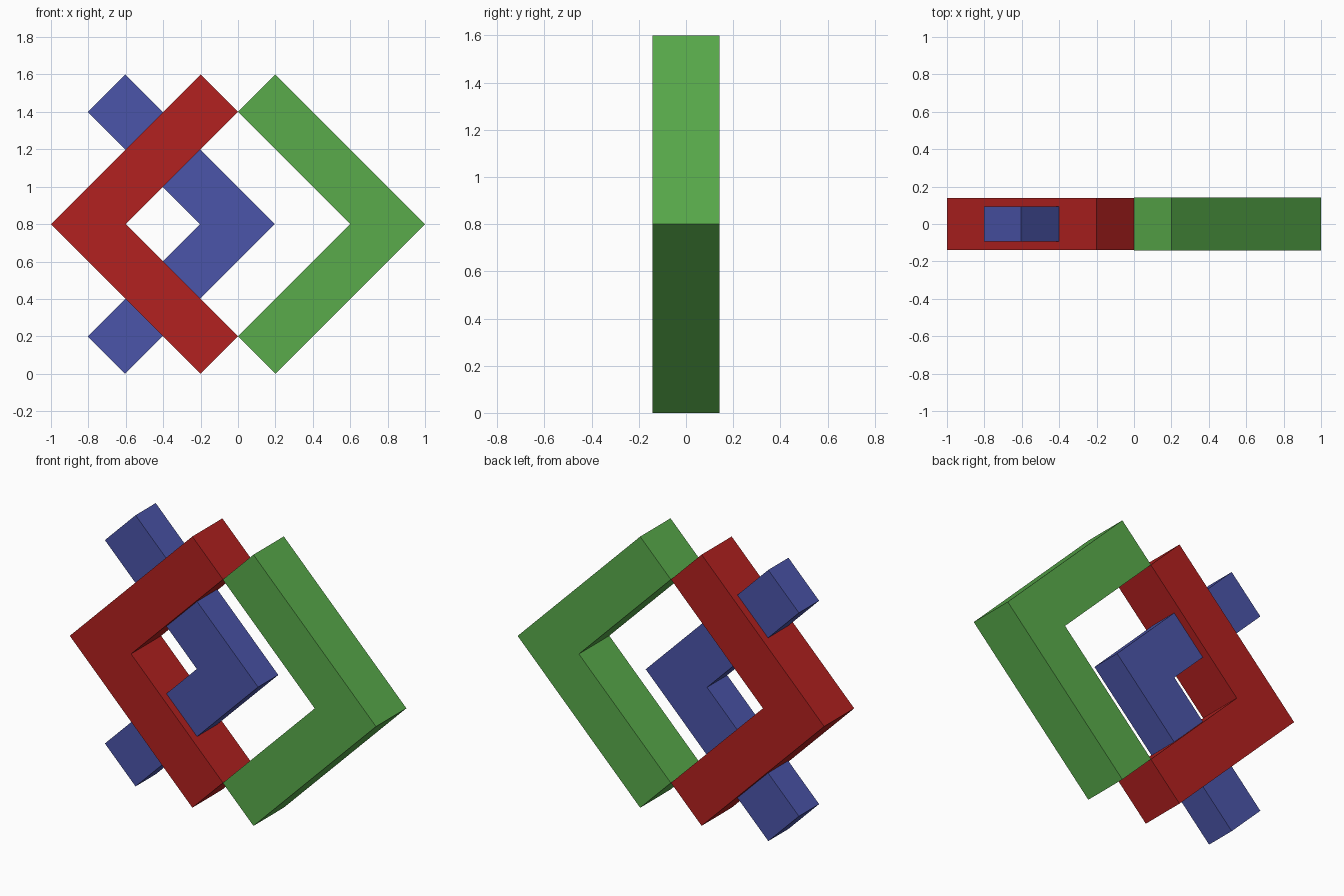
import bpy, bmesh

if "Cube" in bpy.data.objects:
    bpy.data.objects.remove(bpy.data.objects["Cube"])


def chevron(name, tip_x, direction, half_depth, color):
    """Extruded V-shaped bar; direction is +1 when the tip points to +x."""
    mid_z, arm, width = 0.8, 0.8, 0.2
    upper = [(0, 0), (-arm, arm), (-arm - width, arm - width), (-2 * width, 0)]
    lower = [(x, -z) for x, z in upper[2:0:-1]]
    outline = [(tip_x + direction * x, mid_z + z) for x, z in upper + lower]

    bm = bmesh.new()
    face = bm.faces.new([bm.verts.new((x, -half_depth, z)) for x, z in outline])
    result = bmesh.ops.extrude_face_region(bm, geom=[face], use_keep_orig=True)
    moved = [g for g in result["geom"] if isinstance(g, bmesh.types.BMVert)]
    bmesh.ops.translate(bm, verts=moved, vec=(0, 2 * half_depth, 0))
    bmesh.ops.recalc_face_normals(bm, faces=bm.faces)

    mesh = bpy.data.meshes.new(name)
    bm.to_mesh(mesh)
    bm.free()
    mat = bpy.data.materials.new(name + "_paint")
    mat.diffuse_color = (*color, 1)
    mat.use_nodes = True
    mat.node_tree.nodes["Principled BSDF"].inputs["Base Color"].default_value = mat.diffuse_color
    mesh.materials.append(mat)
    obj = bpy.data.objects.new(name, mesh)
    bpy.context.collection.objects.link(obj)
    return obj


# Outer pair, facing away from each other
chevron("left_chevron", -1.0, -1, 0.14, (0.45, 0.015, 0.014))
chevron("right_chevron", 1.0, 1, 0.1415, (0.10, 0.41, 0.07))
# Thinner chevron threaded through the left one
chevron("inner_chevron", 0.197, 1, 0.094, (0.07, 0.09, 0.40))
